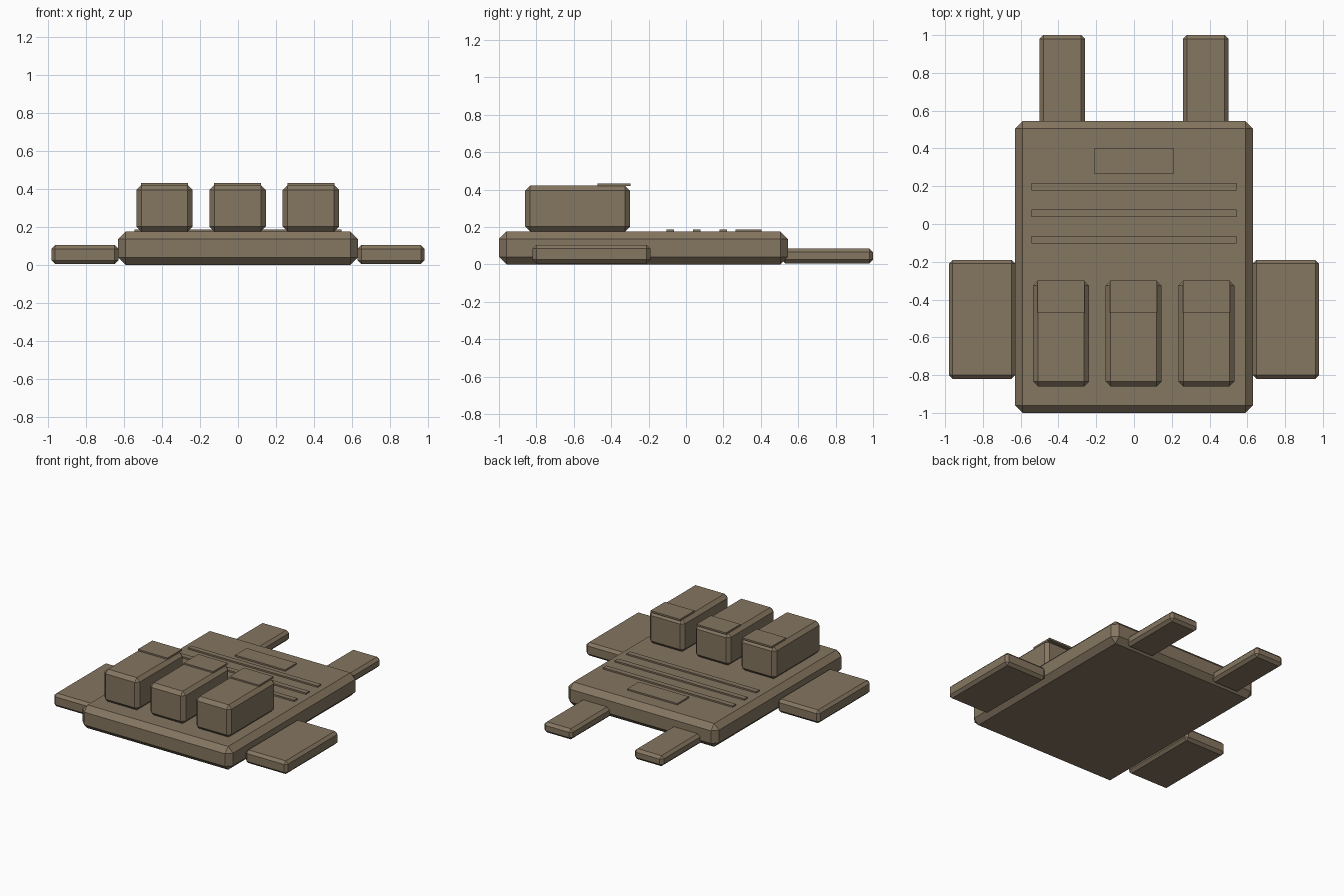
import bpy
import bmesh
from mathutils import Vector

cube = bpy.data.objects.get("Cube")
if cube:
    bpy.data.objects.remove(cube, do_unlink=True)

# One khaki fabric colour for the whole vest
KHAKI = (0.235, 0.18, 0.118, 1.0)
fabric = bpy.data.materials.new("khaki_fabric")
fabric.use_nodes = True
fabric.diffuse_color = KHAKI
shader = fabric.node_tree.nodes["Principled BSDF"]
shader.inputs["Base Color"].default_value = KHAKI
shader.inputs["Roughness"].default_value = 0.9


def block(name, low, high, chamfer=0.0):
    """Box between two corners, with optional flat chamfered edges."""
    low, high = Vector(low), Vector(high)
    bm = bmesh.new()
    bmesh.ops.create_cube(bm, size=1)
    bmesh.ops.scale(bm, vec=high - low, verts=bm.verts)
    if chamfer:
        bmesh.ops.bevel(bm, geom=bm.edges[:], offset=chamfer, segments=1,
                        affect='EDGES')
    mesh = bpy.data.meshes.new(name)
    bm.to_mesh(mesh)
    bm.free()
    mesh.materials.append(fabric)
    obj = bpy.data.objects.new(name, mesh)
    obj.location = (low + high) / 2
    bpy.context.collection.objects.link(obj)
    return obj


# Main panel
TOP = 0.176
block("vest_panel", (-0.63, -1, 0), (0.63, 0.545, TOP), 0.04)

# Shoulder straps and side panels, mirrored
for side, sign in (("left", 1), ("right", -1)):
    def mirrored(name, x0, x1, y0, y1, z1):
        xs = sorted((sign * x0, sign * x1))
        block(f"{side}_{name}", (xs[0], y0, 0.005), (xs[1], y1, z1), 0.02)
    mirrored("shoulder_strap", 0.26, 0.50, 0.51, 1.0, 0.085)
    mirrored("side_panel", 0.628, 0.98, -0.82, -0.19, 0.105)

# Three pouches with raised flaps
POUCH_TOP = 0.421
for label, x in (("right", -0.386), ("middle", -0.002), ("left", 0.383)):
    block(f"{label}_pouch", (x - 0.148, -0.86, TOP),
          (x + 0.148, -0.30, POUCH_TOP), 0.026)
    block(f"{label}_pouch_flap", (x - 0.124, -0.472, POUCH_TOP - 0.002),
          (x + 0.124, -0.298, POUCH_TOP + 0.011))

# Webbing rows across the chest
for i, y in enumerate((-0.084, 0.058, 0.198)):
    block(f"webbing_row_{i + 1}", (-0.543, y - 0.02, TOP - 0.005),
          (0.543, y + 0.02, TOP + 0.011))

# Chest patch
block("chest_patch", (-0.21, 0.265, TOP - 0.005), (0.21, 0.403, TOP + 0.011))
